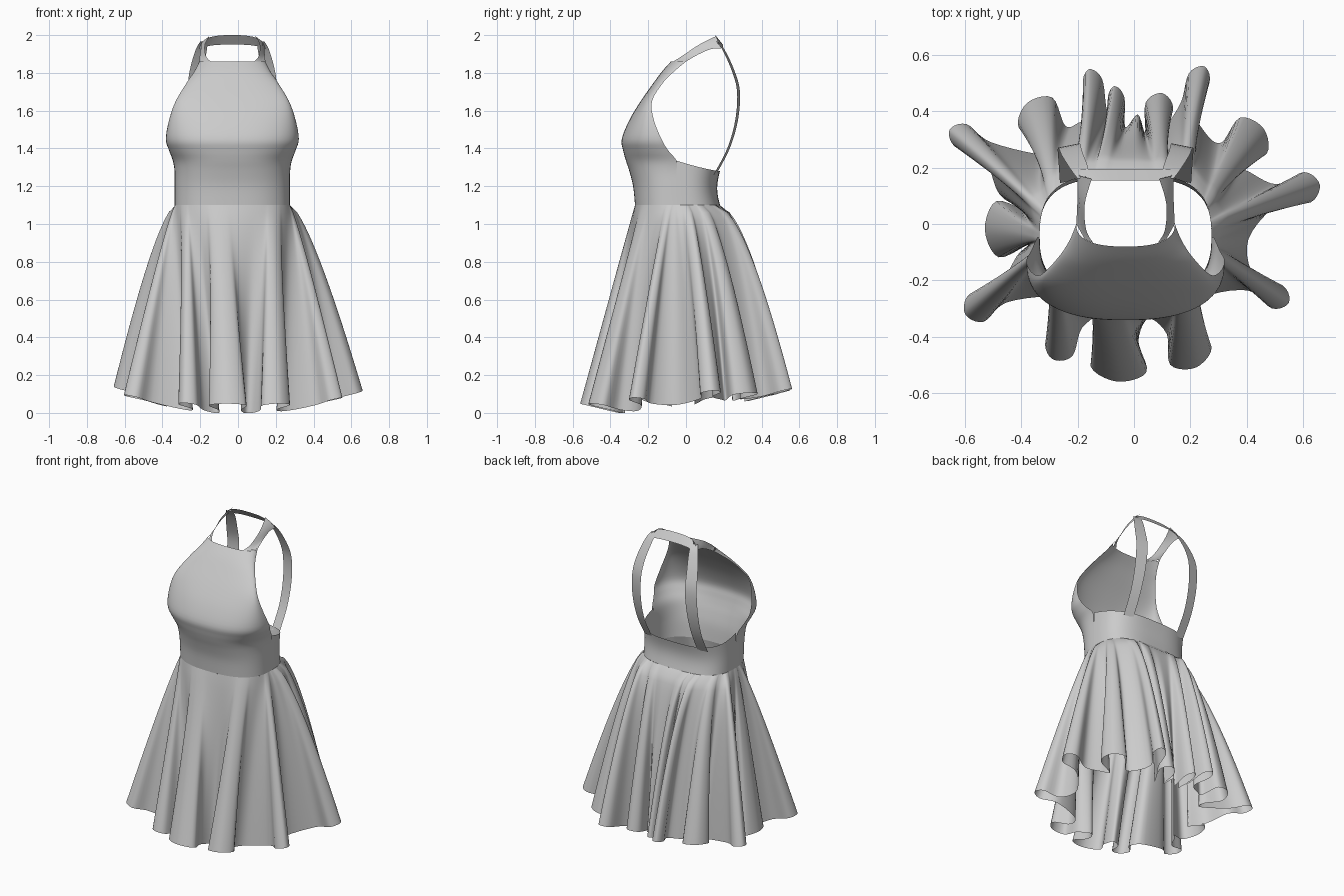
import bpy, math
from mathutils import Vector

if bpy.data.objects.get("Cube"):
    bpy.data.objects.remove(bpy.data.objects["Cube"], do_unlink=True)

CX = -0.03  # centre line of the garment
fabric = bpy.data.materials.new("grey_fabric")
fabric.use_nodes = True
GREY = (0.6, 0.6, 0.6, 1)
fabric.diffuse_color = GREY
fabric.node_tree.nodes["Principled BSDF"].inputs["Base Color"].default_value = GREY


def spline(pts, steps, closed=False):
    """Catmull-Rom curve through points of any dimension."""
    n, out = len(pts), []
    pick = (lambda i: pts[i % n]) if closed else (lambda i: pts[max(0, min(n - 1, i))])
    for i in range(n if closed else n - 1):
        a, b, c, d = (Vector(pick(i + k)) for k in (-1, 0, 1, 2))
        for s in range(steps):
            t = s / steps
            out.append(b + (c - a) * t / 2 + (2 * a - 5 * b + 4 * c - d) * t * t / 2
                       + (3 * b - a - 3 * c + d) * t ** 3 / 2)
    if not closed:
        out.append(Vector(pts[-1]))
    return out


def soften(pts, reach):
    """Closed loop with every point averaged over its neighbours."""
    n, span = len(pts), range(-reach, reach + 1)
    return [sum((pts[(i + k) % n] for k in span), Vector((0,) * len(pts[0]))) / len(span)
            for i in range(n)]


def sheet(name, rows, closed=False):
    """Smooth cloth surface from rows of points."""
    w = len(rows[0])
    verts = [tuple(p) for r in rows for p in r]
    faces = []
    for j in range(len(rows) - 1):
        for i in range(w if closed else w - 1):
            k = (i + 1) % w
            faces.append((j * w + i, j * w + k, (j + 1) * w + k, (j + 1) * w + i))
    me = bpy.data.meshes.new(name)
    me.from_pydata(verts, [], faces)
    me.materials.append(fabric)
    me.polygons.foreach_set("use_smooth", [True] * len(faces))
    me.update()
    ob = bpy.data.objects.new(name, me)
    bpy.context.collection.objects.link(ob)
    return ob


def rounded(a, power):
    """Sine and cosine of a slightly squared ellipse."""
    s, c = math.sin(a), math.cos(a)
    return math.copysign(abs(s) ** power, s), math.copysign(abs(c) ** power, c)


# Bodice front: height, centre y, armhole edge y, half width
FRONT, BACK = .8, .68  # squareness of the front and back outline
SIDE_Y, WAIST, HALF = -0.05, 1.1, 0.305
profile = [(WAIST, -.27, SIDE_Y, HALF), (1.2, -.28, SIDE_Y, HALF), (1.28, -.3, SIDE_Y, .306),
           (1.335, -.318, SIDE_Y, .315), (1.39, -.333, -.095, .335), (1.45, -.34, -.13, .352),
           (1.55, -.3, -.17, .335), (1.65, -.24, -.18, .3), (1.75, -.17, -.12, .24),
           (1.81, -.125, -.06, .2), (1.86, -.08, 0, .175)]
rows = []
for z, yf, ye, hw in spline(profile, 4):
    row = []
    for i in range(41):
        s, c = rounded(math.pi * (i / 40 - .5), FRONT)
        row.append((CX + hw * s, ye + (yf - ye) * c, z))
    rows.append(row)
sheet("bodice_front", rows)

# Back waistband, dipping towards the middle
rows = []
for j in range(9):
    row = []
    for i in range(41):
        a = math.pi * (i / 40 - .5)
        s, c = rounded(a, BACK)
        top = 1.28 + .055 * (1 - c) ** 1.3
        z = WAIST + (top - WAIST) * j / 8
        y = SIDE_Y + (.23 - .015 * math.sin(math.pi * j / 8)) * c
        row.append((CX + HALF * s, y, z))
    rows.append(row)
sheet("back_waistband", rows)

# Halter sides and back straps, mirrored about the centre line
halter_outer = spline([(.175, 0, 1.86), (.172, .06, 1.895), (.17, .13, 1.925), (.175, .185, 1.93)], 5)
halter_middle = spline([(.145, -.054, 1.86), (.16, .01, 1.88), (.163, .09, 1.935), (.16, .17, 1.965)], 5)
halter_inner = spline([(.115, -.067, 1.86), (.14, -.02, 1.89), (.145, .07, 1.95), (.12, .16, 1.995)], 5)
# The fourth value is the half width
strap_path = spline([(.15, .165, 1.965, .02), (.165, .2, 1.92, .03), (.19, .25, 1.81, .036),
                     (.2, .278, 1.7, .038), (.205, .268, 1.55, .036), (.205, .225, 1.4, .033),
                     (.2, .152, 1.26, .033)], 5)
for side, label in ((1, "left"), (-1, "right")):
    def place(p, dx=0):
        return (CX + side * (p.x + dx), p.y - .2 * dx, p.z)
    sheet(label + "_halter_side",
          [[place(p) for p in edge] for edge in (halter_inner, halter_middle, halter_outer)])
    sheet(label + "_back_strap", [[place(p, k * p.w) for p in strap_path] for k in (-1, 0, 1)])

# Collar band behind the neck
rows = []
for y, z, hw in ((.155, 2.0, .13), (.175, 1.975, .15), (.195, 1.95, .16)):
    rows.append([(CX + hw * k / 6, y, z - .015 * abs(k / 6) ** 3) for k in range(-6, 7)])
sheet("collar_band", rows)

# Skirt folds: tip x, tip y, half width, radius of the valley that follows
folds = [(.66, .14, .055, .45), (.46, .34, .08, .41), (.25, .56, .04, .36), (.1, .465, .05, .39),
         (-.07, .49, .03, .39), (-.16, .55, .035, .41), (-.38, .43, .08, .4), (-.655, .335, .045, .49),
         (-.53, -.02, .1, .43), (-.6, -.32, .055, .38), (-.29, -.48, .055, .34), (-.06, -.56, .1, .34),
         (.22, -.51, .08, .36), (.55, -.28, .045, .41)]
hem = []  # x, y and the matching waist angle
for i, (x, y, w, valley) in enumerate(folds):
    nx, ny = folds[(i + 1) % len(folds)][:2]
    tip = Vector((x, y))
    out = tip.normalized()
    across = Vector((-out.y, out.x))
    a = math.atan2(y, x) % math.tau
    gap = (math.atan2(ny, nx) - a) % math.tau
    prev = (a - math.atan2(folds[i - 1][1], folds[i - 1][0])) % math.tau
    for back, wide, turn in ((.15, -.6, -.26), (.045, -1, -.14), (0, 0, 0),
                             (.045, 1, .14), (.15, .6, .26)):
        p = tip - out * back + across * w * wide
        hem.append((p.x, p.y, a + turn * (prev if turn < 0 else gap)))
    mid = a + gap / 2
    hem.append((valley * math.cos(mid), valley * math.sin(mid), mid))

# The angle runs past a full turn, so carry it as a unit vector
loop = spline([(x, y, math.cos(a), math.sin(a)) for x, y, a in hem], 5, closed=True)
calm = soften(soften(loop, 9), 6)  # outline with the folds smoothed away
ROWS = 26
rows = []
for j in range(ROWS + 1):
    t = j / ROWS
    row = []
    for (x, y, ca, sa), even in zip(loop, calm):
        a = math.atan2(sa, ca)
        # Spread the folds evenly along the flat front and back of the waist
        a -= (.45 if sa < 0 else .25) * math.sin(2 * a)
        s, c = rounded(a, FRONT if sa < 0 else BACK)
        wx, wy = CX + HALF * c, SIDE_Y + (.23 if s > 0 else .22) * s
        fold = t ** (.55 + .15 * sa)
        hx, hy = even.x + (x - even.x) * fold, even.y + (y - even.y) * fold
        f = t ** (.7 - .2 * sa)
        rise = .035 + .035 * sa + .24 * (math.hypot(x, y) - .36)
        z = WAIST + (max(0, rise) - WAIST) * t
        row.append((wx + (hx - wx) * f, wy + (hy - wy) * f, z))
    rows.append(row)
sheet("pleated_skirt", rows, closed=True)
